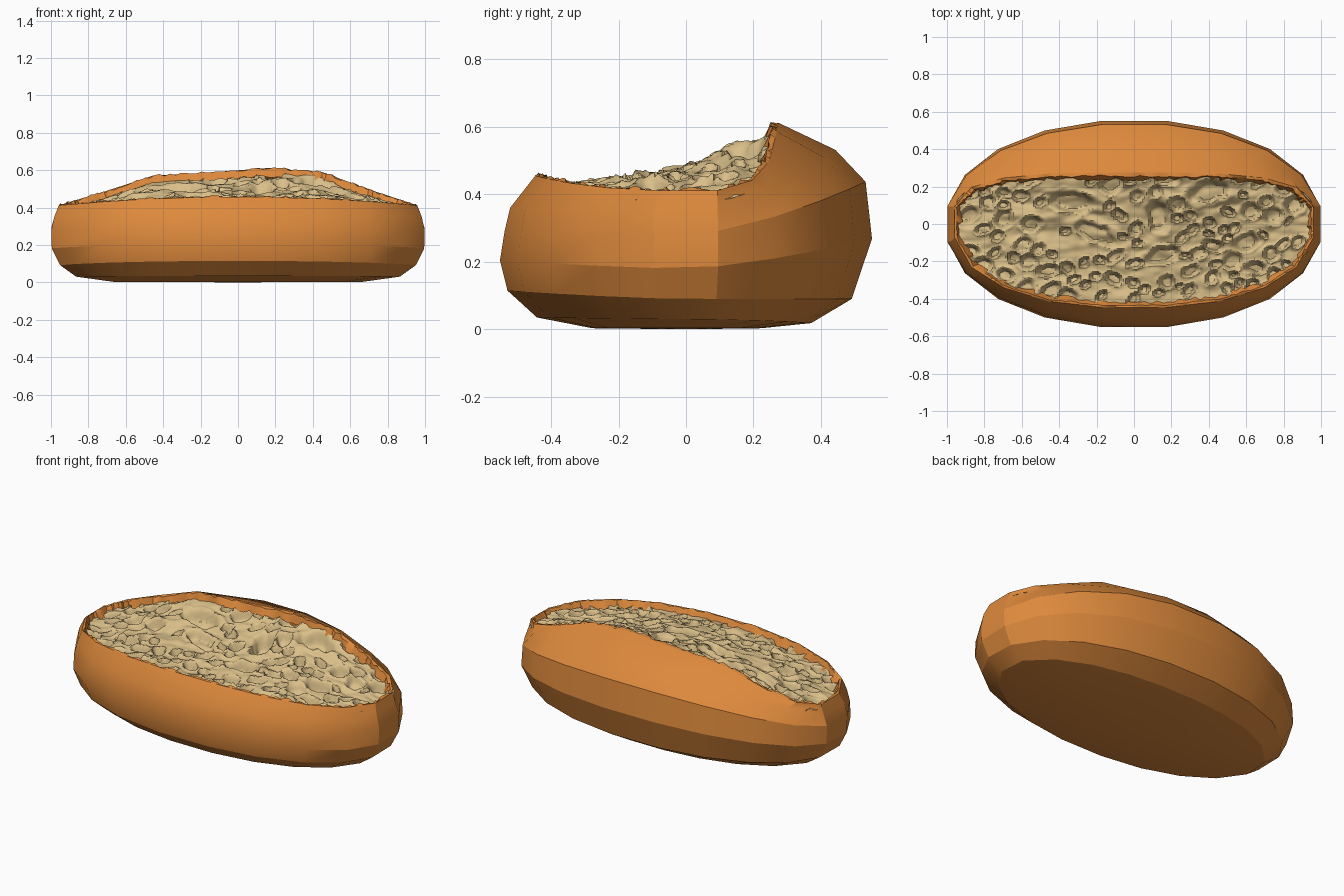
import bpy, math, random
from mathutils import Vector, noise

if "Cube" in bpy.data.objects:
    bpy.data.objects.remove(bpy.data.objects["Cube"])

random.seed(4)
SIDES = 20


def material(name, rgb):
    m = bpy.data.materials.new(name)
    m.diffuse_color = (*rgb, 1)
    m.use_nodes = True
    m.node_tree.nodes["Principled BSDF"].inputs["Base Color"].default_value = m.diffuse_color
    return m


crust_mat = material("baked crust", (0.72, 0.25, 0.045))
crumb_mat = material("pale crumb", (0.70, 0.52, 0.25))


def build(name, verts, faces, mat, angle):
    me = bpy.data.meshes.new(name)
    me.from_pydata(verts, [], faces)
    me.materials.append(mat)
    ob = bpy.data.objects.new(name, me)
    bpy.context.collection.objects.link(ob)
    bpy.ops.object.select_all(action='DESELECT')
    ob.select_set(True)
    bpy.context.view_layer.objects.active = ob
    bpy.ops.object.shade_smooth_by_angle(angle=math.radians(angle))
    return ob


def lerp(a, b, t):
    return a + (b - a) * t


def power(v, e):
    return math.copysign(abs(v) ** e, v)


# Rim of the opening: plan outline and height, as functions of x
RX = 0.965
BACK_Z = [(-0.965, .41), (-.6, .52), (-.45, .572), (0, .595), (.25, .62), (.4, .61), (.6, .53), (.965, .41)]


def rim_y(x, back):
    p, d = (3.5, 0.275) if back else (2.3, -0.45)
    return d * max(0, 1 - min(1, abs(x) / RX) ** p) ** (1 / p)


def rim_z(x, back):
    if not back:
        return 0.457 - 0.05 * x * x
    for (x0, z0), (x1, z1) in zip(BACK_Z, BACK_Z[1:]):
        if x <= x1:
            return lerp(z0, z1, max(0, (x - x0) / (x1 - x0)))
    return BACK_Z[-1][1]


# Outer crust: side profiles (outline ratio, height) blended round the loaf
FRONT = [(.5, .003), (.80, .035), (.96, .115), (1, .205), (.975, .29), (.945, .36)]
END = [(.68, .003), (.87, .03), (.95, .09), (.995, .18), (1, .28), (.985, .35)]
BACK = [(.4, .003), (.67, .018), (.89, .09), (1, .27), (.965, .44), (.8, .535)]
verts, faces, rim = [], [], []
angles = [math.tau * (i + .5) / SIDES for i in range(SIDES)]
for k in range(6):
    for a in angles:
        s, c = math.sin(a), math.cos(a)
        w = abs(s) ** 1.4
        side = BACK if s > 0 else FRONT
        r, z = (lerp(END[k][j], side[k][j], w) for j in (0, 1))
        verts.append((r * 1.012 * power(c, .95), r * .558 * power(s, .95), z))
for a in angles:
    x = RX * 1.005 * power(math.cos(a), .95)
    back = math.sin(a) > 0
    rim.append(Vector((x, rim_y(x, back), rim_z(x, back))))
verts += [tuple(p) for p in rim]
for k in range(6):
    for i in range(SIDES):
        j = (i + 1) % SIDES
        faces.append((k * SIDES + i, k * SIDES + j, (k + 1) * SIDES + j, (k + 1) * SIDES + i))
verts.append((0, 0, 0))
faces += [(len(verts) - 1, (i + 1) % SIDES, i) for i in range(SIDES)]
build("outer_crust", verts, faces, crust_mat, 24)

# Torn lip: jagged strip folding inwards from the rim
STEPS = 10
verts, faces = [], []
for i in range(SIDES):
    for t in range(STEPS):
        p = rim[i].lerp(rim[(i + 1) % SIDES], t / STEPS)
        inward = Vector((p.x * .6, -.08, p.z)) - p
        inward.normalize()
        tear = 1.6 if p.y > .15 else 1
        mid = p + inward * random.uniform(.008, .016) * tear
        mid.z += random.uniform(-.006, .010)
        low = p + inward * random.uniform(.025, .045)
        low.z -= random.uniform(.035, .05)
        verts += [tuple(p), tuple(mid), tuple(low)]
n = SIDES * STEPS
for i in range(n):
    j = (i + 1) % n
    for k in (0, 1):
        faces.append((i * 3 + k, j * 3 + k, j * 3 + k + 1, i * 3 + k + 1))
build("torn_crust_lip", verts, faces, crust_mat, 35)

# Air holes: centre, radii, turn, depth; a few large ones then random small ones
holes = [(-.33, .12, .14, .055, -.1, .06), (.13, .04, .065, .085, .2, .07), (.4, .17, .12, .06, .2, .06),
         (.15, -.17, .11, .045, .25, .07), (-.2, -.05, .13, .05, -.4, .04), (.6, -.1, .08, .045, .3, .06),
         (-.55, .0, .06, .04, .2, .06), (-.46, -.25, .06, .035, 0, .06)]
tries = 0
while len(holes) < 100 and tries < 6000:
    tries += 1
    x, y = random.uniform(-.9, .9), random.uniform(-.42, .25)
    rx = random.uniform(.025, .065)
    if not rim_y(x, False) + .035 < y < rim_y(x, True) - .02:
        continue
    if all(math.hypot(x - h[0], y - h[1]) > .85 * (rx + max(h[2], h[3])) for h in holes):
        holes.append((x, y, rx, rx * random.uniform(.5, .9), random.uniform(-.6, .9), random.uniform(.03, .06)))


def crumb_height(x, y, t):
    z = lerp(rim_z(x, False), rim_z(x, True), t * t) - .03
    edge = min(1, min(t, 1 - t) * 8)
    z += edge * .022 * noise.noise(Vector((x * 5, y * 11, 1)))
    z += edge * .012 * noise.noise(Vector((x * 13, y * 24, 5)))
    for hx, hy, rx, ry, turn, depth in holes:
        dx, dy = x - hx, y - hy
        if abs(dx) > .2 or abs(dy) > .2:
            continue
        u = (dx * math.cos(turn) + dy * math.sin(turn)) / rx
        v = (dy * math.cos(turn) - dx * math.sin(turn)) / ry
        d = math.hypot(u, v) + .25 * noise.noise(Vector((x * 20, y * 20, 9)))
        if d < 1:
            f = min(1, (1 - d) / .4)
            z -= depth * f * f * (3 - 2 * f)
        elif d < 1.4:
            z += .006 * math.sin((d - 1) / .4 * math.pi)
    return z


# Crumb: fine sheet stretched between front and back rims
NX, NY = 220, 90
verts, faces = [], []
for i in range(NX + 1):
    q = 2 * i / NX - 1
    x = .95 * lerp(q, math.sin(q * math.pi / 2), .5)
    y0, y1 = rim_y(x, False) * .975, rim_y(x, True) * .975
    for j in range(NY + 1):
        t = j / NY
        y = lerp(y0, y1, t)
        verts.append((x, y, crumb_height(x, y, t)))
for i in range(NX):
    for j in range(NY):
        a = i * (NY + 1) + j
        faces.append((a, a + NY + 1, a + NY + 2, a + 1))
build("crumb", verts, faces, crumb_mat, 40)
